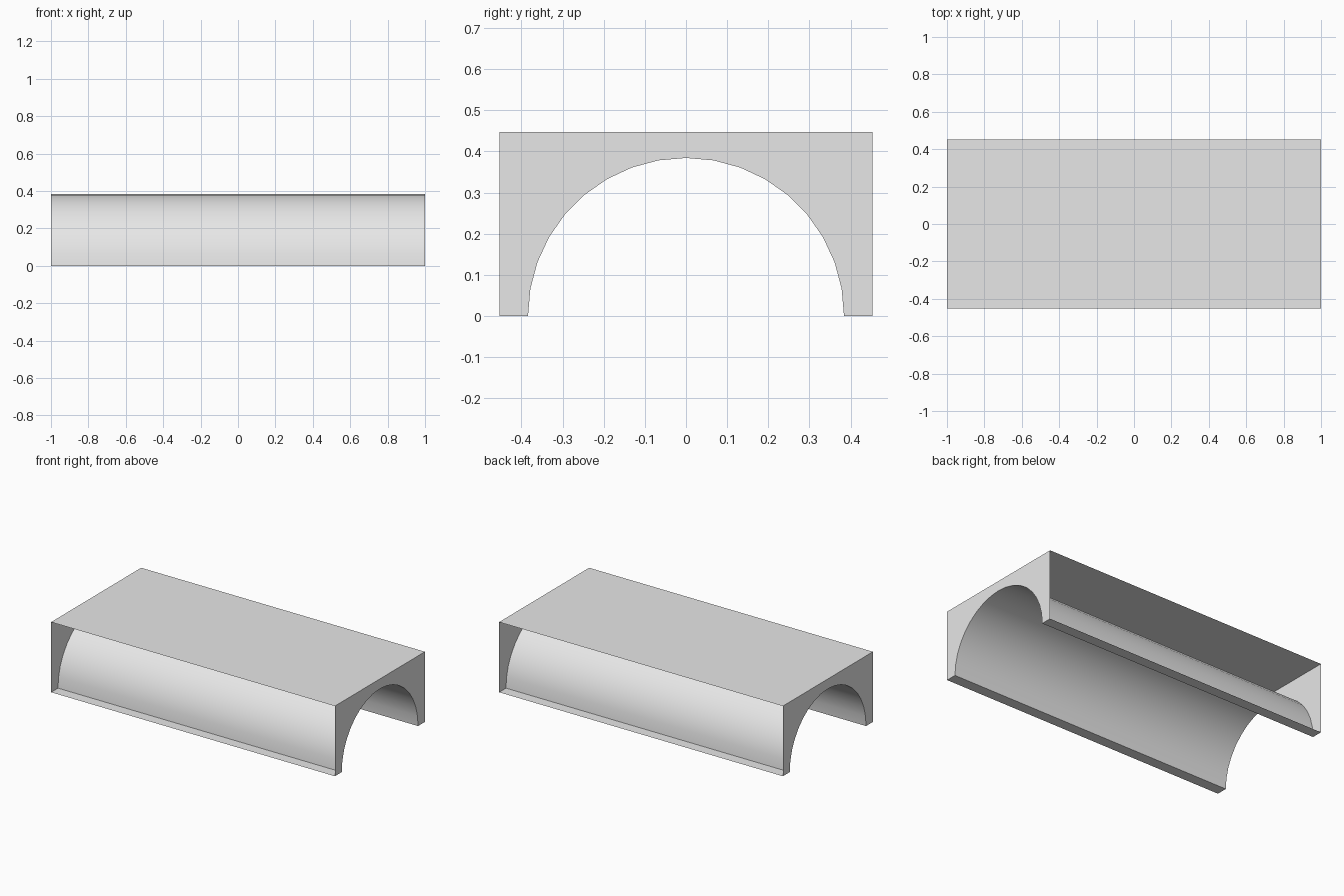
import bpy
from math import cos, sin, pi

cube = bpy.data.objects.get("Cube")
if cube:
    bpy.data.objects.remove(cube, do_unlink=True)

HALF_LEN, HALF_WIDTH, HEIGHT, RADIUS, STEPS = 1.0, 0.453, 0.447, 0.384, 18

grey = bpy.data.materials.new("plain grey")
grey.use_nodes = True
grey.diffuse_color = (0.8, 0.8, 0.8, 1)
grey.node_tree.nodes["Principled BSDF"].inputs["Base Color"].default_value = grey.diffuse_color


def add_mesh(name, verts, faces, smooth=False):
    mesh = bpy.data.meshes.new(name)
    mesh.from_pydata(verts, [], faces)
    mesh.materials.append(grey)
    for poly in mesh.polygons:
        poly.use_smooth = smooth
    obj = bpy.data.objects.new(name, mesh)
    bpy.context.collection.objects.link(obj)
    return obj


def sweep(name, profile, smooth=False):
    """Stretch an open (y, z) profile along the whole length as a thin sheet."""
    n = len(profile)
    verts = [(x, y, z) for x in (-HALF_LEN, HALF_LEN) for y, z in profile]
    faces = [(i, n + i, n + i + 1, i + 1) for i in range(n - 1)]
    return add_mesh(name, verts, faces, smooth)


# Half-round profile shared by the vault and the end plates, from +y to -y
arch = [(RADIUS * cos(pi * i / STEPS), RADIUS * sin(pi * i / STEPS))
        for i in range(STEPS + 1)]

# Flat top and the smooth vault beneath it
sweep("top_deck", [(-HALF_WIDTH, HEIGHT), (HALF_WIDTH, HEIGHT)][::-1]).data.flip_normals()
sweep("arched_vault", arch, smooth=True)

# Narrow flat feet along both lower edges
sweep("front_foot", [(-RADIUS, 0), (-HALF_WIDTH, 0)])
sweep("back_foot", [(HALF_WIDTH, 0), (RADIUS, 0)])

# End plates with the arch cut out, leaving the long sides open
plate = arch + [(-HALF_WIDTH, 0), (-HALF_WIDTH, HEIGHT),
                (HALF_WIDTH, HEIGHT), (HALF_WIDTH, 0)]
for name, x in (("left_end_plate", HALF_LEN), ("right_end_plate", -HALF_LEN)):
    end = add_mesh(name, [(x, y, z) for y, z in plate], [tuple(range(len(plate)))])
    if end.data.polygons[0].normal.x * x < 0:
        end.data.flip_normals()
